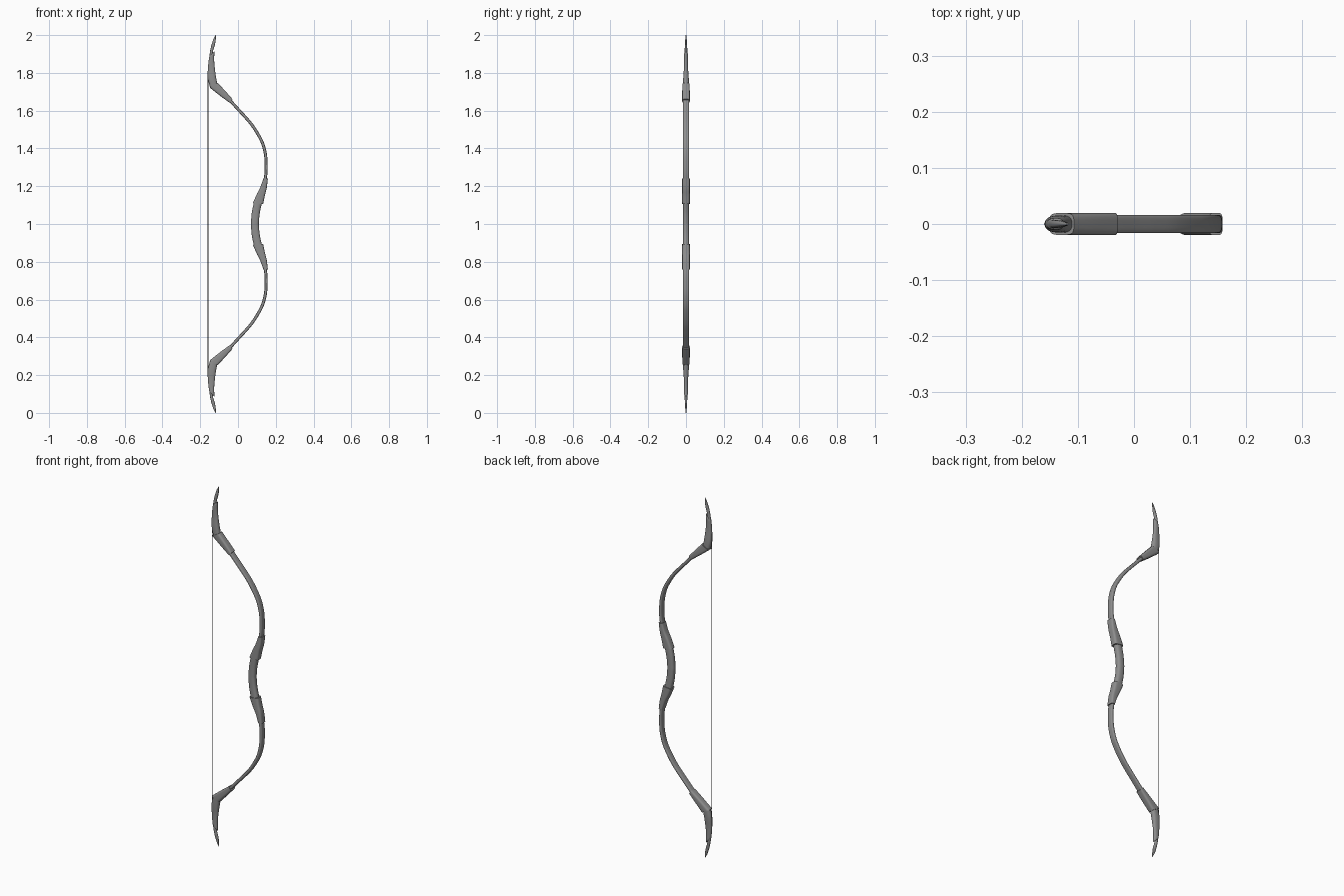
import bpy, bmesh, math
from mathutils import Vector

if "Cube" in bpy.data.objects:
    bpy.data.objects.remove(bpy.data.objects["Cube"])

MID = 1.0      # bow is mirrored about z = 1; profile z values are relative to it
SIDES = 24


def grey(name, v):
    m = bpy.data.materials.new(name)
    m.diffuse_color = (v, v, v, 1)
    m.use_nodes = True
    m.node_tree.nodes["Principled BSDF"].inputs["Base Color"].default_value = m.diffuse_color
    return m


WOOD = grey("dark_grey", 0.27)
CORD = grey("cord_grey", 0.08)


def catmull(a, b, c, d, t):
    return 0.5 * (2 * b + (c - a) * t + (2 * a - 5 * b + 4 * c - d) * t * t
                  + (3 * b - a - 3 * c + d) * t ** 3)


def smooth(rows, steps=6):
    """Interpolate rows of numbers with a Catmull-Rom spline."""
    rows = [Vector(r) for r in rows]
    ext = [2 * rows[0] - rows[1]] + rows + [2 * rows[-1] - rows[-2]]
    out = []
    for i in range(len(rows) - 1):
        out += [catmull(*ext[i:i + 4], k / steps) for k in range(steps)]
    return out + [rows[-1]]


def loft(name, rows, power=3.0, cap_start=True):
    """Rows: inner x, inner z, outer x, outer z, half width in y."""
    bm = bmesh.new()
    rings = []
    for lx, lz, rx, rz, hw in rows:
        c = Vector(((lx + rx) / 2, 0, (lz + rz) / 2))
        u = Vector(((rx - lx) / 2, 0, (rz - lz) / 2))
        ring = []
        for k in range(SIDES):
            a = 2 * math.pi * (k + 0.5) / SIDES
            ca, sa = math.cos(a), math.sin(a)
            e = 2 / power
            p = c + u * math.copysign(abs(ca) ** e, ca)
            p.y = hw * math.copysign(abs(sa) ** e, sa)
            ring.append(bm.verts.new(p))
        rings.append(ring)
    for a, b in zip(rings, rings[1:]):
        for k in range(SIDES):
            j = (k + 1) % SIDES
            bm.faces.new((a[k], a[j], b[j], b[k]))
    if cap_start:
        bm.faces.new(rings[0][::-1])
    bm.faces.new(rings[-1])
    bmesh.ops.recalc_face_normals(bm, faces=bm.faces)
    # the end cap must face up
    bm.faces.ensure_lookup_table()
    bm.normal_update()
    if bm.faces[-1].normal.z < 0:
        bmesh.ops.reverse_faces(bm, faces=bm.faces)
    me = bpy.data.meshes.new(name)
    bm.to_mesh(me)
    bm.free()
    me.materials.append(WOOD)
    ob = bpy.data.objects.new(name, me)
    bpy.context.collection.objects.link(ob)
    ob.location.z = MID
    mod = ob.modifiers.new("Mirror", 'MIRROR')
    mod.use_axis = (False, False, True)
    mod.merge_threshold = 0.0005
    bpy.ops.object.select_all(action='DESELECT')
    ob.select_set(True)
    bpy.context.view_layer.objects.active = ob
    bpy.ops.object.shade_smooth_by_angle(angle=math.radians(40))
    return ob


def ribbon(path, thick, hw):
    """Turn a centre line (x, z) into loft rows of constant thickness."""
    pts = smooth(path)
    rows = []
    for i, p in enumerate(pts):
        t = (pts[min(i + 1, len(pts) - 1)] - pts[max(i - 1, 0)]).normalized()
        n = Vector((t.y, -t.x)) * thick / 2
        l, r = p - n, p + n
        rows.append((l.x, l.y, r.x, r.y, hw))
    return rows


# central hand grip
loft("grip", smooth([(.068, 0, .110, 0, .0165),
                     (.073, .06, .115, .055, .0165),
                     (.084, .115, .127, .112, .017)]), 2.6, cap_start=False)

# tapered sleeves above and below the grip
loft("grip_sleeve", smooth([(.079, .111, .133, .105, .020),
                            (.098, .155, .142, .150, .020),
                            (.118, .195, .152, .190, .020),
                            (.134, .240, .158, .240, .020)]), 4)

# thin flexing limbs
loft("limb", ribbon([(.138, .21), (.147, .26), (.149, .31), (.145, .37), (.129, .43),
                     (.103, .48), (.071, .528), (.035, .57), (0, .608),
                     (-.04, .652), (-.06, .672)], .016, .016), 4)

# flared sleeves at the limb ends
loft("limb_end_sleeve", smooth([(-.045, .642, -.029, .661, .020),
                                (-.095, .679, -.070, .707, .020),
                                (-.151, .723, -.107, .747, .0195)]), 4)

# curved rigid end pieces, ending in a spur at the nock
loft("end_horn", smooth([(-.148, .722, -.110, .745, .0155),
                         (-.158, .765, -.117, .783, .0145),
                         (-.159, .82, -.123, .828, .011),
                         (-.156, .86, -.126, .870, .0105),
                         (-.152, .885, -.125, .903, .0105),
                         (-.144, .897, -.125, .914, .006)]), 2.5)

# slender pointed tips beyond the nock
loft("tip", smooth([(-.153, .88, -.137, .88, .008),
                    (-.147, .92, -.131, .92, .007),
                    (-.140, .95, -.122, .95, .006),
                    (-.131, .977, -.118, .975, .004),
                    (-.119, 1.0, -.116, 1.0, .002)]), 2.5)

# bow string
bpy.ops.mesh.primitive_cylinder_add(vertices=8, radius=.0022, depth=1.62,
                                    location=(-.158, 0, MID))
string = bpy.context.object
string.name = "string"
string.data.materials.append(CORD)
bpy.ops.object.shade_smooth_by_angle(angle=math.radians(50))
